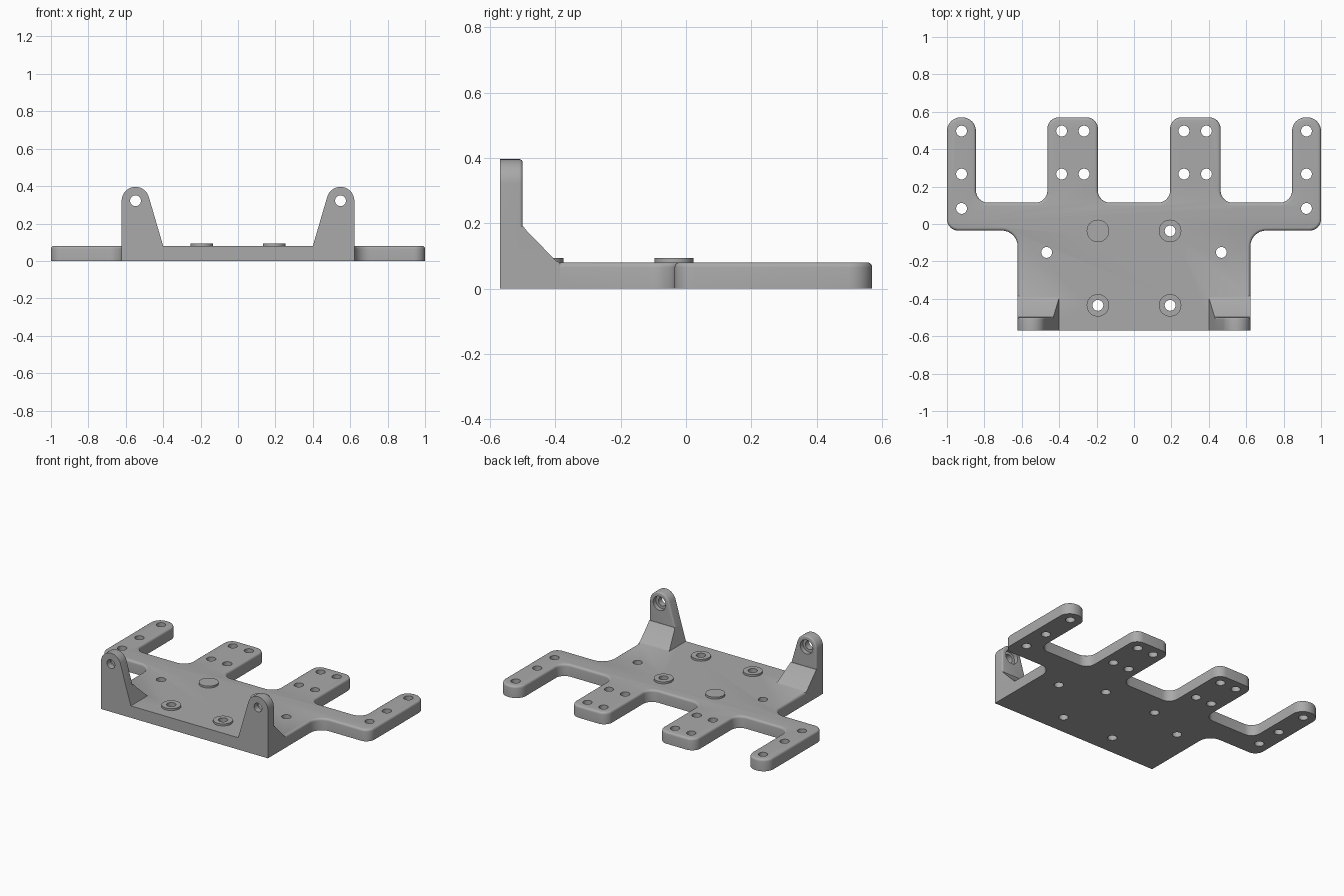
import bpy, bmesh, math
from mathutils import Vector

old = bpy.data.objects.get("Cube")
if old:
    bpy.data.objects.remove(old, do_unlink=True)

grey = bpy.data.materials.new("plain grey")
grey.use_nodes = True
colour = (0.4, 0.4, 0.4, 1)
grey.diffuse_color = colour
grey.node_tree.nodes["Principled BSDF"].inputs["Base Color"].default_value = colour

FRONT, BACK, THICK = -0.57, 0.57, 0.08
HOLE = 0.029


def rounded(corners, steps=8):
    """Outline from (x, y, radius) corners, each replaced by an arc."""
    out = []
    for i, (x, y, r) in enumerate(corners):
        p = Vector((x, y))
        if r == 0:
            out.append(p)
            continue
        a = (Vector(corners[i - 1][:2]) - p).normalized()
        b = (Vector(corners[(i + 1) % len(corners)][:2]) - p).normalized()
        half = a.angle(b) / 2
        centre = p + (a + b).normalized() * (r / math.sin(half))
        start = p + a * (r / math.tan(half)) - centre
        end = p + b * (r / math.tan(half)) - centre
        sweep = start.angle(end)
        for k in range(steps + 1):
            t = k / steps
            out.append(centre + (start * math.sin((1 - t) * sweep)
                                 + end * math.sin(t * sweep)) / math.sin(sweep))
    return out


def prism(name, outline, place, low, high, bevel=0, keep=None):
    """Extrude an outline; place(u, v, w) maps it to space; round the high rim."""
    bm = bmesh.new()
    rims = [[bm.verts.new(place(u, v, w)) for u, v in outline] for w in (low, high)]
    bm.faces.new(rims[0])
    top = bm.faces.new(rims[1])
    n = len(outline)
    for i in range(n):
        j = (i + 1) % n
        bm.faces.new((rims[0][i], rims[0][j], rims[1][j], rims[1][i]))
    bmesh.ops.recalc_face_normals(bm, faces=bm.faces)
    if bevel:
        edges = [e for e in top.edges if keep is None or keep(e)]
        bmesh.ops.bevel(bm, geom=edges, offset=bevel, segments=4, profile=0.5,
                        affect='EDGES', clamp_overlap=False)
    mesh = bpy.data.meshes.new(name)
    bm.to_mesh(mesh)
    bm.free()
    mesh.materials.append(grey)
    ob = bpy.data.objects.new(name, mesh)
    bpy.context.collection.objects.link(ob)
    return ob


def circle(x, y, r, n=32):
    return [(x + r * math.cos(math.tau * k / n), y + r * math.sin(math.tau * k / n))
            for k in range(n)]


def combine(ob, other, operation):
    """Apply a boolean and remove the helper."""
    mod = ob.modifiers.new("cut", 'BOOLEAN')
    mod.operation, mod.object, mod.solver = operation, other, 'EXACT'
    bpy.context.view_layer.objects.active = ob
    bpy.ops.object.modifier_apply(modifier=mod.name)
    bpy.data.objects.remove(other, do_unlink=True)


def upright(u, v, w):
    return (u, v, w)


def facing_front(u, v, w):
    return (u, w, v)


def facing_side(u, v, w):
    return (w, u, v)


# Base plate with two outer arms and two tabs, rounded along its top rim
right_half = [
    (0.622, FRONT, 0), (0.622, -0.035, 0.085), (1.0, -0.035, 0.06),
    (1.0, BACK, 0.073), (0.845, BACK, 0.073), (0.845, 0.114, 0.065),
    (0.463, 0.114, 0.065), (0.463, BACK, 0.06), (0.193, BACK, 0.06),
    (0.193, 0.114, 0.065)]
corners = right_half + [(-x, y, r) for x, y, r in reversed(right_half)]
plate = prism("base_plate", rounded(corners), upright, 0, THICK, 0.015,
              lambda e: any(v.co.y > FRONT + 0.01 for v in e.verts))

# Upright lugs: a tapered tab with a sloped gusset behind it
for s in (1, -1):
    tab = [(0.622, 0), (0.622, 0.322)]
    tab += [(0.548 + 0.074 * math.cos(math.radians(a)),
             0.322 + 0.074 * math.sin(math.radians(a))) for a in range(10, 161, 10)]
    tab += [(0.4, THICK), (0.4, 0)]
    tab = [(s * x, z) for x, z in tab]
    lug = prism("lug", tab, facing_front, FRONT, -0.5, 0.01)
    slope = [(-0.56, 0.01), (-0.56, 0.19), (-0.498, 0.19), (-0.486, 0.175),
             (-0.398, 0.085), (-0.385, 0.078), (-0.385, 0.01)]
    gusset = prism("gusset", slope, facing_side, s * 0.3, s * 0.7)
    combine(gusset, prism("trim", tab, facing_front, -0.8, 0), 'INTERSECT')
    combine(lug, gusset, 'UNION')
    combine(plate, lug, 'UNION')
    # Pivot hole with a wider pocket at the back
    for r, low, high in ((HOLE, -0.7, -0.45), (0.047, -0.53, -0.45)):
        combine(plate, prism("pivot_cut", circle(s * 0.548, 0.322, r),
                             facing_front, low, high), 'DIFFERENCE')

# Raised bosses and all plate holes
bosses = [(0.193, -0.037), (0.193, -0.435)]
holes = bosses + [(0.467, -0.152), (0.922, 0.083)]
holes += [(x, y) for x in (0.267, 0.387, 0.922) for y in (0.267, 0.497)]
for s in (1, -1):
    for x, y in bosses:
        combine(plate, prism("boss", circle(s * x, y, 0.06), upright, 0.04, 0.093), 'UNION')
    for x, y in holes:
        combine(plate, prism("hole_cut", circle(s * x, y, HOLE), upright, -0.1, 0.2), 'DIFFERENCE')

plate.name = "mounting_bracket"
bpy.ops.object.select_all(action='DESELECT')
plate.select_set(True)
bpy.context.view_layer.objects.active = plate
bpy.ops.object.shade_smooth_by_angle(angle=math.radians(30))
